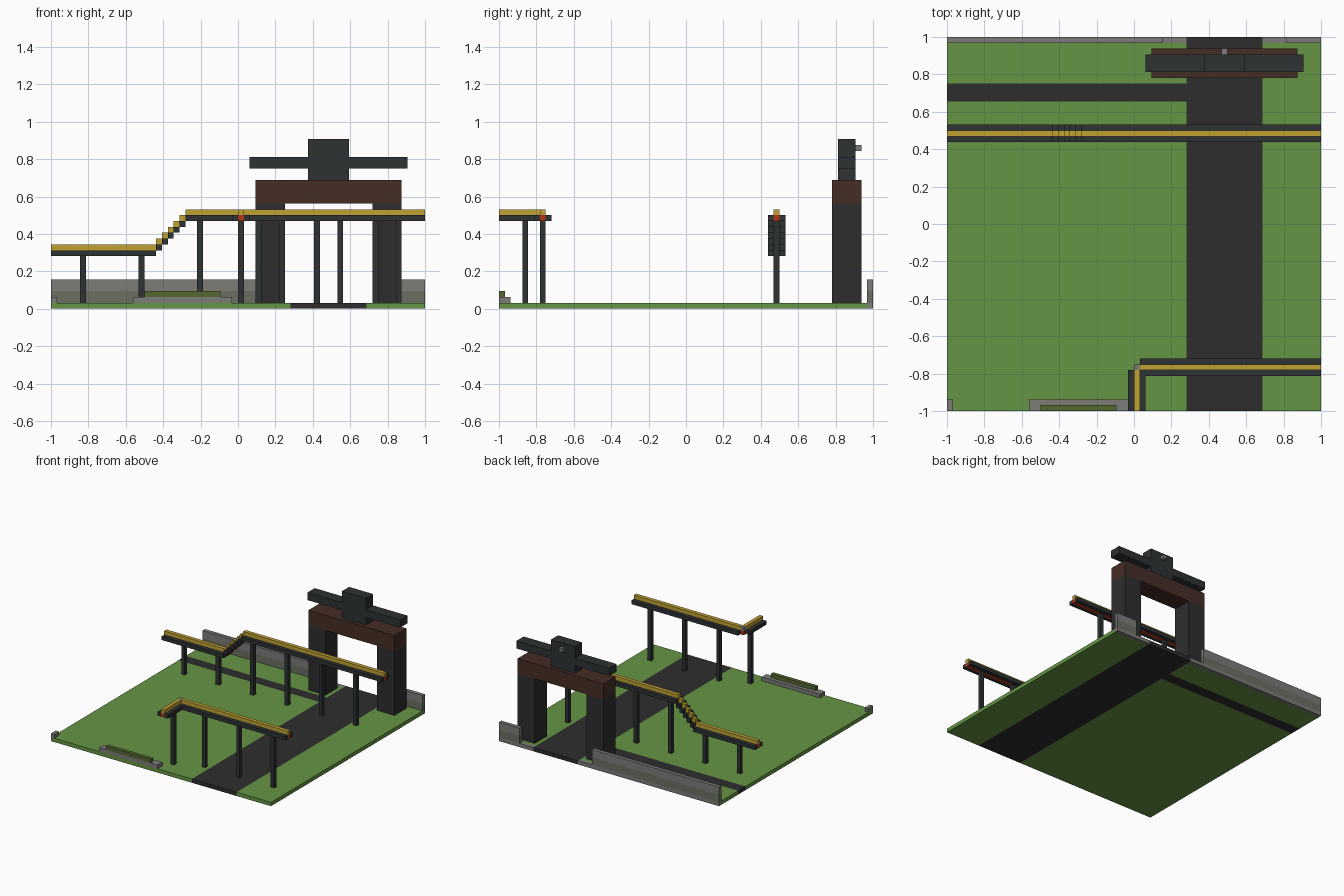
import bpy
import bmesh
from mathutils import Vector

cube = bpy.data.objects.get("Cube")
if cube:
    bpy.data.objects.remove(cube, do_unlink=True)

UNIT = 1 / 32  # every part sits on this block grid


def material(name, red, green, blue):
    mat = bpy.data.materials.new(name)
    mat.use_nodes = True
    color = (red, green, blue, 1)
    mat.diffuse_color = color
    shader = next(n for n in mat.node_tree.nodes if n.type == "BSDF_PRINCIPLED")
    shader.inputs["Base Color"].default_value = color
    return mat


grass = material("grass_green", .13, .30, .057)
asphalt = material("asphalt_black", .027, .027, .027)
slate = material("dark_slate", .027, .032, .033)
brown = material("dark_brown", .060, .026, .018)
yellow = material("rail_yellow", .53, .36, .036)
red = material("power_red", .45, .035, .008)
stone = material("stone_grey", .20, .20, .19)
mossy = material("mossy_stone", .145, .16, .12)
olive = material("olive_moss", .09, .14, .03)


def blocks(name, mat, *boxes):
    """One object made of boxes, each given as x, y and z ranges in grid units."""
    bm = bmesh.new()
    for spans in boxes:
        low = Vector([s[0] for s in spans]) * UNIT
        high = Vector([s[1] for s in spans]) * UNIT
        corners = bmesh.ops.create_cube(bm, size=1)["verts"]
        for v in corners:
            v.co = Vector([high[i] if v.co[i] > 0 else low[i] for i in range(len(low))])
    mesh = bpy.data.meshes.new(name)
    bm.to_mesh(mesh)
    bm.free()
    mesh.materials.append(mat)
    obj = bpy.data.objects.new(name, mesh)
    bpy.context.collection.objects.link(obj)
    return obj


# Ground tiles: lawn, road and side path
EDGE = 32
BACK = EDGE - 1
road_left, road_right = 9, 22
path_front, path_back = 21, 24
floor = (0, 1)
west = (-EDGE, road_left)
east = (road_right, EDGE)
blocks("lawn", grass,
       (west, (-EDGE, path_front), floor),
       (west, (path_back, BACK), floor),
       (east, (-EDGE, BACK), floor))
blocks("road", asphalt, ((road_left, road_right), (-EDGE, EDGE), floor))
blocks("side_path", asphalt, (west, (path_front, path_back), floor))

# Back wall with a mossy band
back = (BACK, EDGE)
long_wall, short_wall = (-EDGE, 5), (26, EDGE)
blocks("wall_base", stone, (west, back, floor), (east, back, floor))
blocks("wall_lower_band", mossy, (long_wall, back, (1, 3)), (short_wall, back, (1, 3)))
blocks("wall_upper_band", stone, (long_wall, back, (3, 5)), (short_wall, back, (3, 5)))

# Low kerbs along the front edge
kerb = (-EDGE, 2 - EDGE)
blocks("front_kerb", stone, ((-18, -1), kerb, (1, 2)))
blocks("corner_kerb", stone, ((-EDGE, 1 - EDGE), kerb, (1, 2)))
blocks("kerb_moss", olive, ((-16, -3), (-EDGE, 1 - EDGE), (2, 3)))

# Gate
gate_depth, sign_depth = (25, 30), (26, 29)
for side, left in (("right", 3), ("left", 23)):
    blocks(side + "_gate_pillar", asphalt, ((left, left + 5), gate_depth, (1, 18)))
blocks("gate_beam", brown, ((3, 28), gate_depth, (18, 22)))
blocks("gate_crossbar", slate,
       ((2, 12), sign_depth, (24, 26)), ((19, 29), sign_depth, (24, 26)))
blocks("gate_centre_block", slate, ((12, 19), sign_depth, (22, 29)))
blocks("gate_knob", stone, ((15, 16), (29, 30), (27, 28)))


def rail(name, spans, row):
    """Raised track along x: powered core, dark flanks and a yellow rail on top."""
    core, flanks, top = [], [], []
    for start, end, z in spans:
        run, deck = (start, end), (z, z + 1)
        core.append((run, (row, row + 1), deck))
        flanks += [(run, (row + d, row + d + 1), deck) for d in (-1, 1)]
        top.append((run, (row, row + 1), (z + 1, z + 2)))
    blocks(name + "_core", red, *core)
    blocks(name + "_flanks", slate, *flanks)
    blocks(name + "_top", yellow, *top)


def posts(name, places, row):
    for i, (x, height) in enumerate(places):
        blocks(f"{name}_post_{i}", slate, ((x, x + 1), (row, row + 1), (1, height)))


# Back track, climbing in steps
low, high = 9, 15
climb = -14
stairs = [(climb + i, climb + i + 1, low + i + 1) for i in range(high - low - 1)]
rail("back_track", [(-EDGE, climb, low)] + stairs + [(-9, EDGE, high)], 15)
posts("back_track", [(x, low if x < climb else high) for x in range(-27, EDGE, 10)], 15)

# Front track with a corner and a short leg to the front edge
row = -25
deck, top = (high, high + 1), (high + 1, high + 2)
rail("front_track", [(1, EDGE, high)], row)
leg = (-EDGE, row)
blocks("leg_core", red, ((0, 1), (-EDGE, row + 1), deck))
blocks("leg_flanks", slate, ((-1, 0), leg, deck), ((1, 2), (-EDGE, row - 1), deck))
blocks("leg_top", yellow, ((0, 1), leg, top))
blocks("corner_top", stone, ((0, 1), (row, row + 1), top))
posts("front_track", [(x, high) for x in range(7, EDGE, 10)], row)
posts("leg", [(0, high)], row - 3)
